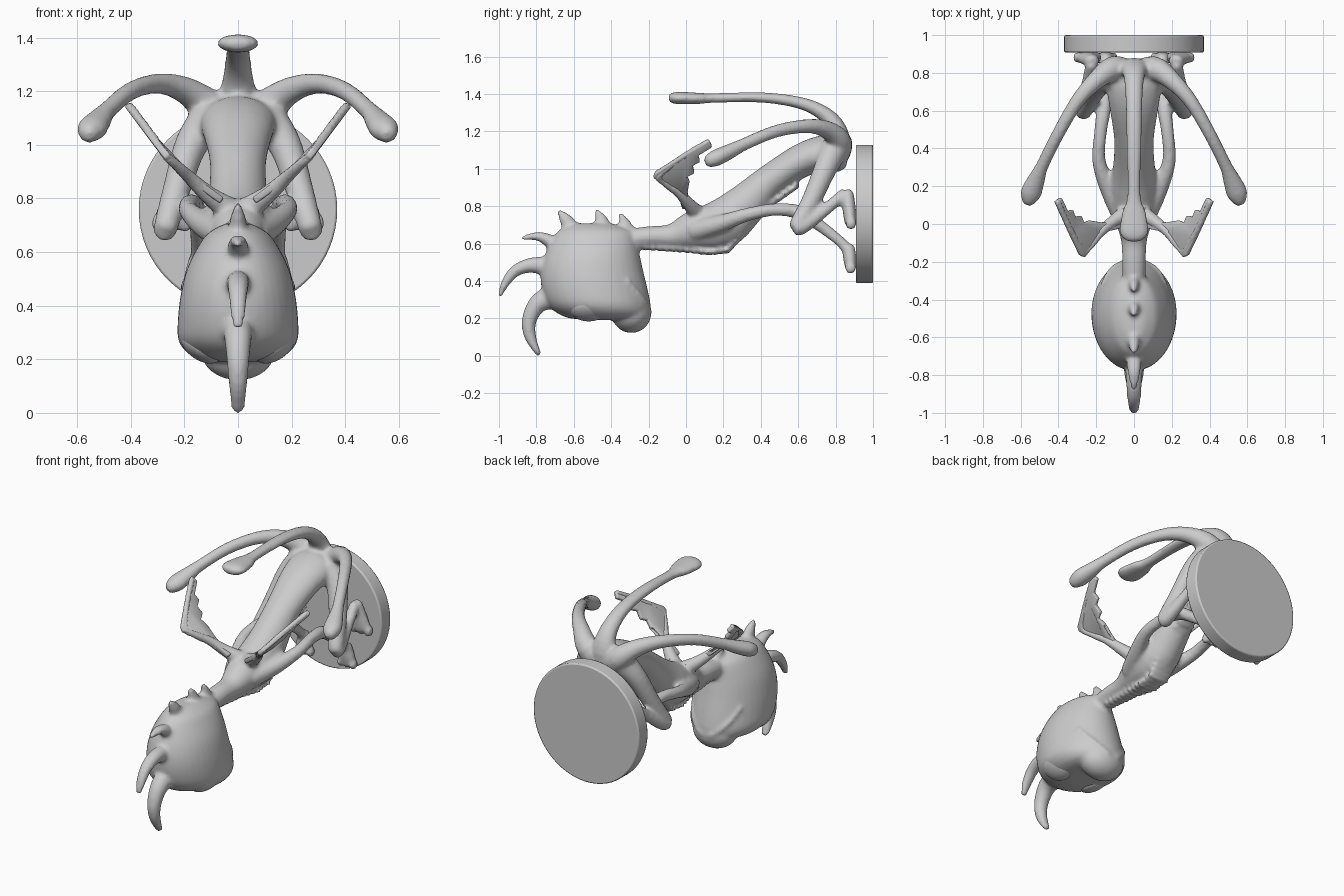
import bpy, bmesh, math
from mathutils import Vector, Matrix

X = Vector((1, 0, 0))


def catmull(p0, p1, p2, p3, t):
    return [0.5 * (2 * b + (c - a) * t + (2 * a - 5 * b + 4 * c - d) * t * t
                   + (3 * b - a - 3 * c + d) * t ** 3)
            for a, b, c, d in zip(p0, p1, p2, p3)]


def tube(bm, pts, side=1, n=14, steps=4, axis=None, cap=0.5):
    """Rounded tube through (x, y, z, half_width[, half_depth]) points."""
    P = [(p[0] * side, p[1], p[2], p[3], p[-1]) for p in pts]
    E = [P[0]] + P + [P[-1]]
    S = [catmull(*E[i:i + 4], k / steps) for i in range(len(P) - 1) for k in range(steps)]
    S.append(list(P[-1]))
    C = [Vector(s[:3]) for s in S]
    last = len(S) - 1
    rings = []

    def ring(i, scale=1.0, push=0.0):
        t = axis or (C[min(i + 1, last)] - C[max(i - 1, 0)]).normalized()
        u = (X - t * X.dot(t)).normalized()
        v = t.cross(u)
        a, b = max(S[i][3], 0.004) * scale, max(S[i][4], 0.004) * scale
        o = C[i] + t * push * min(S[i][3], S[i][4])
        rings.append([bm.verts.new(o + u * a * math.cos(2 * math.pi * k / n)
                                   + v * b * math.sin(2 * math.pi * k / n)) for k in range(n)])

    ring(0, 0.6, -cap)
    for i in range(len(S)):
        ring(i)
    ring(last, 0.6, cap)
    for r, q in zip(rings, rings[1:]):
        for k in range(n):
            bm.faces.new((r[k], r[(k + 1) % n], q[(k + 1) % n], q[k]))
    bm.faces.new(rings[0][::-1])
    bm.faces.new(rings[-1])


def ball(bm, loc, rad, rot=Matrix.Identity(4), seg=12):
    m = Matrix.Translation(loc) @ rot @ Matrix.Diagonal((*rad, 1))
    bmesh.ops.create_uvsphere(bm, u_segments=seg, v_segments=seg * 2 // 3, radius=1, matrix=m)


def finish(bm, name):
    bmesh.ops.recalc_face_normals(bm, faces=bm.faces[:])
    for f in bm.faces:
        f.smooth = True
    me = bpy.data.meshes.new(name)
    bm.to_mesh(me)
    bm.free()
    ob = bpy.data.objects.new(name, me)
    bpy.context.collection.objects.link(ob)
    return ob


# round base standing on edge behind the creature
bpy.ops.mesh.primitive_cylinder_add(vertices=64, radius=.37, depth=.092, location=(0, .954, .758),
                                    rotation=(math.pi / 2, 0, 0))
base = bpy.context.object
base.name = "round_base"
bv = base.modifiers.new("rim", 'BEVEL')
bv.width, bv.segments = 0.008, 2
bpy.ops.object.shade_smooth_by_angle()

body = bmesh.new()

# neck, chest, waist and hips
tube(body, [(0, -0.36, 0.61, .06), (0, -0.2, 0.637, .062, .055), (0, -0.08, 0.64, .07, .065),
            (0, 0.04, 0.672, .105, .105), (0, 0.19, 0.705, .125, .132), (0, 0.31, 0.80, .11, .115),
            (0, 0.45, 0.935, .105, .088), (0, 0.62, 1.045, .13, .09), (0, 0.74, 1.08, .145, .1),
            (0, 0.81, 1.09, .115, .085)], n=24)

# head: stacked ovals from the nape down to the face, plus muzzle
tube(body, [(0, -0.50, 0.705, .05, .11), (0, -0.488, 0.685, .09, .165), (0, -0.485, 0.65, .13, .213),
            (0, -0.50, 0.55, .185, .25), (0, -0.502, 0.45, .212, .274), (0, -0.487, 0.35, .224, .283),
            (0, -0.463, 0.27, .222, .274), (0, -0.435, 0.22, .185, .24), (0, -0.425, 0.2, .14, .195)],
     n=40, axis=Vector((0, 0, -1)), cap=.06)
ball(body, (0, -0.292, 0.23), (.138, .107, .108), seg=30)

# crest of spikes over the head
for horn in ([(0, -0.60, 0.66, .035, .05), (0, -0.645, 0.73, .028, .035), (0, -0.682, 0.775, .01)],
             [(0, -0.44, 0.67, .035, .05), (0, -0.455, 0.73, .028, .035), (0, -0.482, 0.78, .01)],
             [(0, -0.31, 0.65, .035, .05), (0, -0.33, 0.71, .025, .032), (0, -0.352, 0.76, .01)],
             [(0, -0.66, 0.57, .045, .055), (0, -0.76, 0.63, .037, .03), (0, -0.82, 0.638, .027, .02),
              (0, -0.873, 0.628, .012)],
             [(0, -0.70, 0.47, .05, .06), (0, -0.82, 0.485, .043, .042), (0, -0.91, 0.455, .037, .032),
              (0, -0.965, 0.39, .03, .024), (0, -0.995, 0.32, .02, .01)],
             [(0, -0.70, 0.32, .06, .07), (0, -0.79, 0.28, .052, .052), (0, -0.838, 0.19, .042, .04),
              (0, -0.832, 0.10, .034, .032), (0, -0.787, 0.008, .024, .014)]):
    tube(body, horn)

# middle tail with flat paddle tip
tube(body, [(0, 0.79, 1.03, .1, .07), (0, 0.825, 1.15, .08, .055), (0, 0.775, 1.262, .055, .045),
            (0, 0.64, 1.343, .045, .034), (0, 0.42, 1.38, .04, .028), (0, 0.15, 1.378, .036, .026),
            (0, 0.07, 1.376, .062, .03), (0, -0.04, 1.378, .078, .034), (0, -0.08, 1.378, .055, .026)])

for s in (1, -1):
    # side tails with swollen tips
    tube(body, [(.04, .78, 1.07, .09), (.11, .82, 1.14, .07), (.2, .76, 1.205, .05),
                (.3, .65, 1.228, .038), (.4, .48, 1.2, .034), (.485, .31, 1.13, .034),
                (.515, .24, 1.095, .046, .04), (.545, .165, 1.06, .056, .045),
                (.56, .12, 1.04, .036)], s)
    # legs and feet
    tube(body, [(.1, .79, 1.1, .08), (.175, .745, 1.0, .062), (.23, .67, .83, .052),
                (.27, .595, .69, .045), (.265, .65, .71, .04), (.245, .75, .785, .032),
                (.225, .845, .865, .032)], s)
    tube(body, [(.222, .862, .87, .038, .034), (.235, .872, .79, .055, .036),
                (.245, .88, .715, .07, .034)], s)
    for dx in (-.05, 0, .05):
        ball(body, ((.247 + dx) * s, .882, .708), (.026, .03, .035))
    # arms and hands
    tube(body, [(.06, .05, .67, .06), (.13, .18, .705, .048), (.185, .33, .755, .036),
                (.178, .48, .782, .034), (.16, .61, .765, .038), (.15, .71, .70, .032),
                (.15, .82, .615, .028), (.15, .86, .57, .03)], s)
    tube(body, [(.15, .868, .58, .034, .034), (.15, .876, .52, .05, .036),
                (.15, .88, .475, .06, .03)], s)
    for dx in (-.042, 0, .042):
        ball(body, ((.15 + dx) * s, .88, .468), (.024, .03, .03))
    # wing roots and finger bones along the leading edge
    tube(body, [(.02, .07, .75, .05), (.1, .02, .805, .036), (.17, -.035, .868, .027),
                (.22, -.1, .915, .022), (.265, -.155, .955, .018)], s)
    tube(body, [(.265, -.155, .955, .018), (.33, -.045, 1.045, .018), (.405, .12, 1.145, .018)], s)

# lip line round the muzzle
tube(body, [(-.165, -.315, .4, .012), (-.11, -.232, .3, .014), (0, -.19, .225, .014),
            (.11, -.232, .3, .014), (.165, -.315, .4, .012)])

# throat and belly ridges
under = [(-.25, .585, .045), (-.03, .57, .055), (.12, .555, .075), (.22, .565, .08), (.29, .64, .08),
         (.37, .755, .07), (.62, .93, .08)]
for (y0, z0, w0), (y1, z1, w1) in zip(under, under[1:]):
    k = max(2, round(math.hypot(y1 - y0, z1 - z0) / .036))
    for i in range(k):
        t = i / k
        ball(body, (0, y0 + (y1 - y0) * t, z0 + (z1 - z0) * t), (w0 + (w1 - w0) * t, .018, .02))

# fuse the body into one smooth skin
ob = finish(body, "creature_body")
rm = ob.modifiers.new("fuse", 'REMESH')
rm.mode = 'VOXEL'
rm.voxel_size = 0.012
rm.use_smooth_shade = True
sm = ob.modifiers.new("soften", 'SMOOTH')
sm.factor, sm.iterations = 0.5, 3

# wings: ragged plates bent along x, mirrored
outline = [(.06, -.02), (.17, -.045), (.265, -.175), (.285, -.165), (.33, -.07), (.415, .12), (.39, .14),
           (.355, .065), (.33, .075), (.315, .035), (.285, .045), (.27, .005), (.235, .02), (.215, -.012),
           (.17, .01), (.12, .005), (.06, .09)]


def wing_z(x):
    ks = [(.05, .785), (.13, .84), (.2, .895), (.27, .96), (.42, 1.16)]
    for (a, za), (b, zb) in zip(ks, ks[1:]):
        if x <= b:
            break
    return za + (zb - za) * (x - a) / (b - a)


wb = bmesh.new()
face = wb.faces.new([wb.verts.new((x, y, wing_z(x))) for x, y in outline])
bmesh.ops.triangulate(wb, faces=[face])
wings = finish(wb, "wings")
so = wings.modifiers.new("thickness", 'SOLIDIFY')
so.thickness, so.offset = 0.026, 0
bv = wings.modifiers.new("soft_edges", 'BEVEL')
bv.width, bv.segments = 0.007, 2
wings.modifiers.new("pair", 'MIRROR')

# eyes
eb = bmesh.new()
for s in (1, -1):
    ball(eb, (.137 * s, -.52, .247), (.085, .1, .05), Matrix.Rotation(-.6 * s, 4, 'Y'), seg=30)
finish(eb, "eyes")
